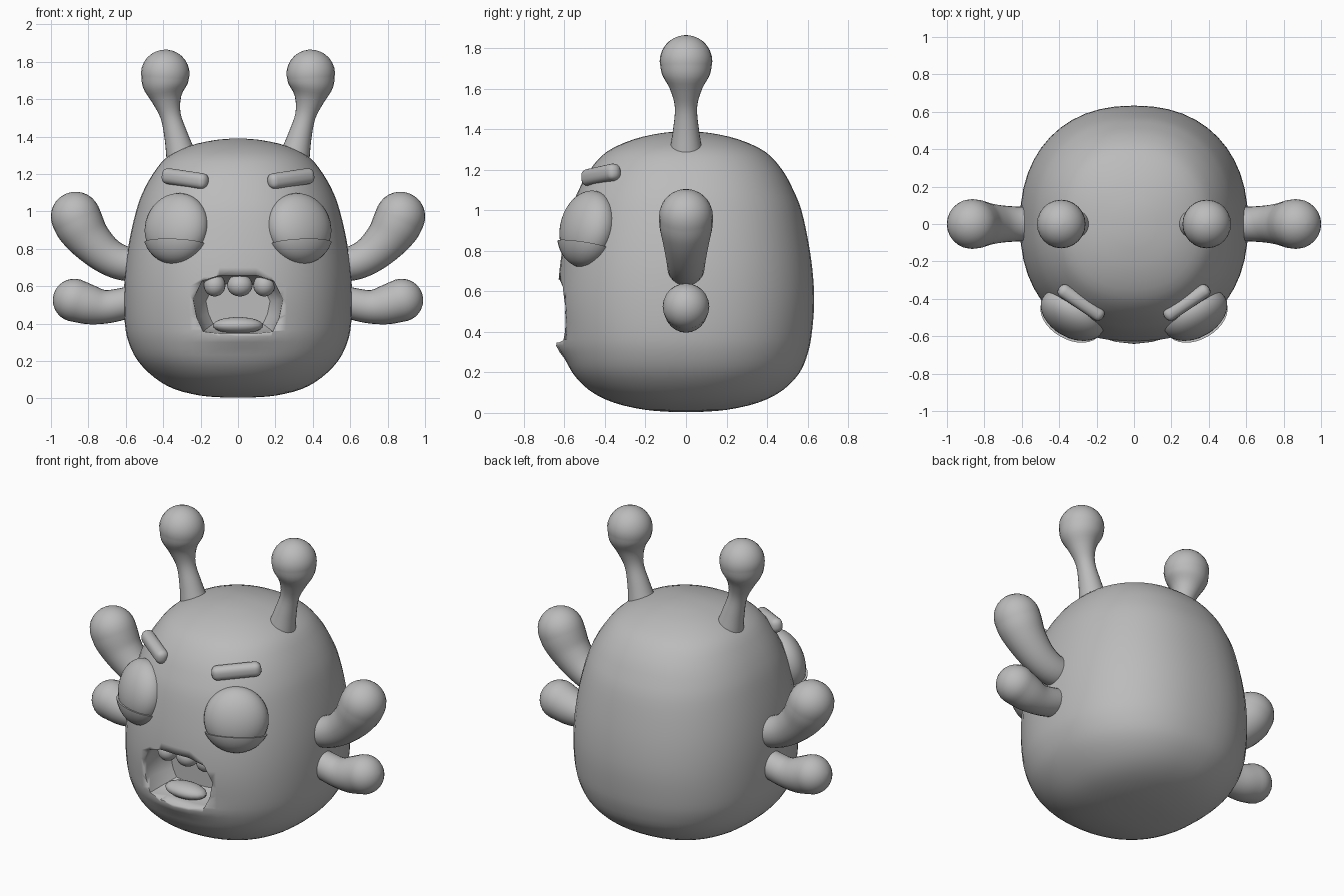
import bpy, bmesh, math
from mathutils import Vector, Matrix

if "Cube" in bpy.data.objects:
    bpy.data.objects.remove(bpy.data.objects["Cube"])

grey = bpy.data.materials.new("plain grey")
grey.diffuse_color = (0.5, 0.5, 0.5, 1)
grey.use_nodes = True
grey.node_tree.nodes["Principled BSDF"].inputs["Base Color"].default_value = grey.diffuse_color


def finish(bm, name, side=1, angle=40):
    """Turn a bmesh into a smooth shaded object, mirrored when side is -1."""
    if side < 0:
        bmesh.ops.scale(bm, vec=(-1, 1, 1), verts=bm.verts)
    bmesh.ops.recalc_face_normals(bm, faces=bm.faces)
    me = bpy.data.meshes.new(name)
    bm.to_mesh(me)
    bm.free()
    me.materials.append(grey)
    ob = bpy.data.objects.new(name, me)
    bpy.context.collection.objects.link(ob)
    bpy.ops.object.select_all(action='DESELECT')
    ob.select_set(True)
    bpy.context.view_layer.objects.active = ob
    bpy.ops.object.shade_smooth_by_angle(angle=math.radians(angle))
    return ob


def skin(bm, rings):
    """Join equal rings of points into a closed tube."""
    loops = [[bm.verts.new(p) for p in r] for r in rings]
    n = len(loops[0])
    for a, b in zip(loops, loops[1:]):
        for i in range(n):
            j = (i + 1) % n
            bm.faces.new((a[i], a[j], b[j], b[i]))
    bm.faces.new(loops[0][::-1])
    bm.faces.new(loops[-1])


def spline(pts, steps):
    """Catmull-Rom interpolation of tuples."""
    pts = [Vector(p) for p in pts]
    ext = [2 * pts[0] - pts[1]] + pts + [2 * pts[-1] - pts[-2]]
    out = []
    for i in range(len(pts) - 1):
        p0, p1, p2, p3 = ext[i:i + 4]
        for s in range(steps):
            t = s / steps
            out.append(0.5 * (2 * p1 + (p2 - p0) * t + (2 * p0 - 5 * p1 + 4 * p2 - p3) * t * t
                              + (3 * p1 - p0 - 3 * p2 + p3) * t ** 3))
    return out + [pts[-1]]


def limb(name, path, side, seg=24):
    """Round-ended tube along (x, z, radius) points in the xz plane."""
    pts = spline(path, 4)
    end, prev = pts[-1], pts[-2]
    d = Vector((end.x - prev.x, end.y - prev.y)).normalized()
    r = end.z
    for k in range(1, 8):
        a = math.pi / 2 * k / 7.2
        pts.append(Vector((end.x + d.x * r * math.sin(a), end.y + d.y * r * math.sin(a), r * math.cos(a))))
    rings = []
    for i, p in enumerate(pts):
        a, b = pts[max(i - 1, 0)], pts[min(i + 1, len(pts) - 1)]
        t = Vector((b.x - a.x, 0, b.y - a.y)).normalized()
        u, v = Vector((0, 1, 0)), Vector((-t.z, 0, t.x))
        rings.append([Vector((p.x, 0, p.y)) + p.z * (u * math.cos(w) + v * math.sin(w))
                      for w in (2 * math.pi * k / seg for k in range(seg))])
    bm = bmesh.new()
    skin(bm, rings)
    return finish(bm, name, side)


def ellipsoid(center, radii, rot=Matrix.Identity(4), u=32, v=20):
    bm = bmesh.new()
    m = Matrix.Translation(center) @ rot @ Matrix.Diagonal((*radii, 1))
    bmesh.ops.create_uvsphere(bm, u_segments=u, v_segments=v, radius=1, matrix=m)
    return bm


# body: stacked rounded-square sections (z, half width, half depth)
profile = [(0.004, 0.06, 0.06), (0.015, 0.2, 0.2), (0.05, 0.34, 0.355), (0.11, 0.445, 0.475),
           (0.2, 0.535, 0.562), (0.3, 0.585, 0.603), (0.4, 0.605, 0.622), (0.55, 0.61, 0.633),
           (0.7, 0.602, 0.625), (0.85, 0.58, 0.603), (1.0, 0.545, 0.57), (1.1, 0.51, 0.53),
           (1.2, 0.455, 0.475), (1.29, 0.38, 0.39), (1.35, 0.26, 0.26), (1.38, 0.13, 0.13),
           (1.389, 0.04, 0.04)]
rings = []
for z, a, b in spline(profile, 3):
    ring = []
    for k in range(48):
        w = 2 * math.pi * k / 48
        c, s = math.cos(w), math.sin(w)
        x = a * math.copysign(abs(c) ** (2 / 2.25), c)
        y = b * math.copysign(abs(s) ** (2 / 2.25), s)
        if y < 0:  # slightly protruding lower lip
            y -= 0.03 * math.exp(-((z - 0.33) / 0.05) ** 2 - (x / 0.2) ** 2)
        ring.append((x, y, z))
    rings.append(ring)
bm = bmesh.new()
skin(bm, rings)
body = finish(bm, "body")

# mouth: tapered pocket cut into the front
outline = [(-0.19, 0.355), (-0.1, 0.345), (0.1, 0.345), (0.19, 0.355), (0.225, 0.43), (0.245, 0.53),
           (0.195, 0.63), (0.1, 0.66), (-0.1, 0.66), (-0.195, 0.63), (-0.245, 0.53), (-0.225, 0.43)]
bm = bmesh.new()
skin(bm, [[(x * s, y, 0.5 + (z - 0.5) * s) for x, z in outline]
          for y, s in ((-0.8, 1.03), (-0.56, 0.97), (-0.47, 0.86), (-0.42, 0.7))])
cutter = finish(bm, "mouth_cutter")
cutter.hide_render = True
mod = body.modifiers.new("mouth", 'BOOLEAN')
mod.operation, mod.solver, mod.object = 'DIFFERENCE', 'EXACT', cutter
bpy.context.view_layer.objects.active = body
bpy.ops.object.modifier_apply(modifier="mouth")
bpy.data.objects.remove(cutter)

# teeth and tongue
for i, (x, z, r) in enumerate(((-0.125, 0.605, 0.058), (0.01, 0.605, 0.068), (0.14, 0.605, 0.058))):
    finish(ellipsoid((x, -0.515, z), (r, 0.06, 0.06), u=20, v=12), f"upper_tooth_{i + 1}")
finish(ellipsoid((0, -0.515, 0.39), (0.135, 0.075, 0.045), u=20, v=12), "tongue")

for side, tag in ((1, "right"), (-1, "left")):
    # feelers on the head and the two arms
    limb(f"{tag}_feeler", [(0.305, 1.30, 0.08), (0.33, 1.4, 0.064), (0.36, 1.51, 0.055),
                           (0.382, 1.6, 0.08), (0.391, 1.67, 0.118), (0.389, 1.735, 0.13)], side)
    limb(f"{tag}_upper_arm", [(0.52, 0.715, 0.09), (0.62, 0.725, 0.093), (0.71, 0.77, 0.1),
                              (0.79, 0.845, 0.115), (0.84, 0.915, 0.13), (0.868, 0.972, 0.133)], side)
    limb(f"{tag}_lower_arm", [(0.52, 0.535, 0.08), (0.62, 0.505, 0.085), (0.71, 0.49, 0.09),
                              (0.79, 0.5, 0.105), (0.875, 0.525, 0.115)], side)
    # eyeball turned outward and leaning back
    rot = Matrix.Rotation(math.radians(30), 4, 'Z') @ Matrix.Rotation(math.radians(-12), 4, 'X')
    eye = Vector((0.328, -0.485, 0.912))
    radii = Vector((0.185, 0.118, 0.188))
    finish(ellipsoid(eye, radii, rot), f"{tag}_eye")
    # lower eyelid: slightly larger shell kept below a tilted plane
    bm = ellipsoid(eye, radii + Vector((0.012, 0.014, 0.009)), rot)
    cut = bmesh.ops.bisect_plane(bm, geom=bm.verts[:] + bm.edges[:] + bm.faces[:],
                                 plane_co=eye + Vector((0, 0, -0.087)),
                                 plane_no=(0.1, -0.2, -1), clear_inner=True)
    edges = [e for e in cut['geom_cut'] if isinstance(e, bmesh.types.BMEdge)]
    bmesh.ops.contextual_create(bm, geom=edges)
    finish(bm, f"{tag}_lower_eyelid", side=1, angle=40) if side > 0 else finish(bm, f"{tag}_lower_eyelid", -1)
    if side < 0:  # move the eyeball to the mirrored side as well
        bpy.data.objects[f"{tag}_eye"].data.transform(Matrix.Diagonal((-1, 1, 1, 1)))
        bpy.data.objects[f"{tag}_eye"].data.flip_normals()
    # eyebrow: rounded bar
    bm = bmesh.new()
    m = (Matrix.Translation((0.283, -0.42, 1.175)) @ Matrix.Rotation(math.radians(34), 4, 'Z')
         @ Matrix.Rotation(math.radians(-7), 4, 'Y') @ Matrix.Diagonal((0.285, 0.075, 0.085, 1)))
    bmesh.ops.create_cube(bm, size=1, matrix=m)
    bmesh.ops.bevel(bm, geom=bm.edges[:], offset=0.034, segments=4, profile=0.5, affect='EDGES')
    finish(bm, f"{tag}_eyebrow", side, 50)
